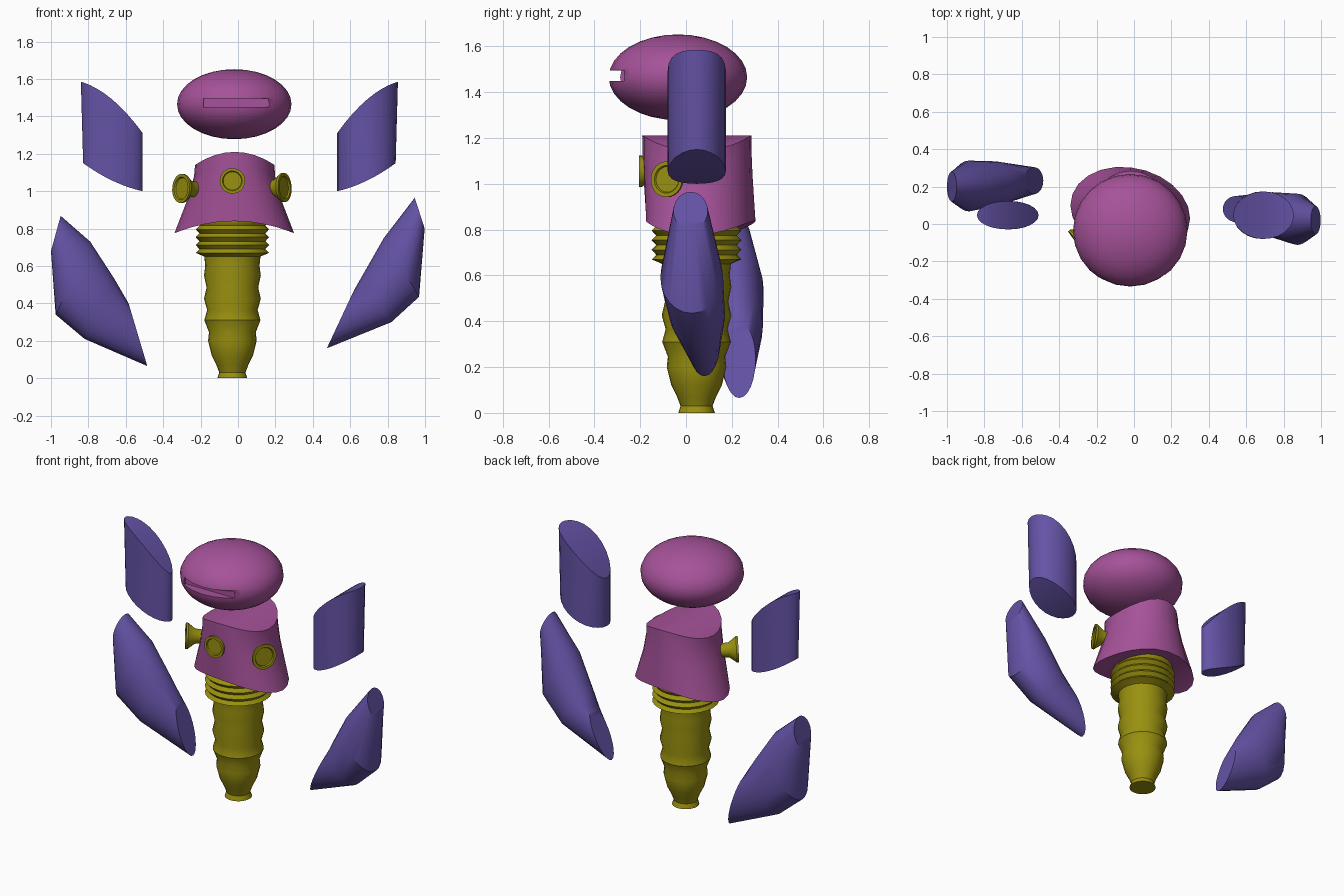
import bpy, bmesh, math
from mathutils import Vector

if "Cube" in bpy.data.objects:
    bpy.data.objects.remove(bpy.data.objects["Cube"])


def material(name, rgb):
    m = bpy.data.materials.new(name)
    m.diffuse_color = (*rgb, 1)
    m.use_nodes = True
    m.node_tree.nodes["Principled BSDF"].inputs["Base Color"].default_value = m.diffuse_color
    return m


PINK = material("pink", (0.38, 0.085, 0.32))
PURPLE = material("purple", (0.13, 0.085, 0.38))
YELLOW = material("yellow", (0.32, 0.28, 0.005))


def finish(name, bm, mat, angle=35):
    bmesh.ops.remove_doubles(bm, verts=bm.verts, dist=1e-5)
    bmesh.ops.recalc_face_normals(bm, faces=bm.faces)
    me = bpy.data.meshes.new(name)
    bm.to_mesh(me)
    bm.free()
    ob = bpy.data.objects.new(name, me)
    bpy.context.collection.objects.link(ob)
    me.materials.append(mat)
    bpy.ops.object.select_all(action='DESELECT')
    ob.select_set(True)
    bpy.context.view_layer.objects.active = ob
    bpy.ops.object.shade_smooth_by_angle(angle=math.radians(angle))
    return ob


def loft(name, rings, mat, n=24):
    """Each ring: end a, end b, half depth in y, vertical bulge at the middle."""
    bm = bmesh.new()
    loops = []
    for a, b, ry, bulge in rings:
        a, b = Vector(a), Vector(b)
        loop = []
        for i in range(n):
            t = math.tau * i / n
            u, v = math.cos(t), math.sin(t)
            p = (a + b) / 2 + (a - b) / 2 * u
            loop.append(bm.verts.new(p + Vector((0, ry * v, bulge * (1 - u * u)))))
        loops.append(loop)
    for lo, hi in zip(loops, loops[1:]):
        for i in range(n):
            j = (i + 1) % n
            bm.faces.new((lo[i], lo[j], hi[j], hi[i]))
    # end caps made of strips running in y, so they can be curved
    for loop in (loops[0], loops[-1]):
        for i in range(n // 2):
            quad = [loop[i], loop[i + 1], loop[n - i - 1], loop[(n - i) % n]]
            bm.faces.new(list(dict.fromkeys(quad)))
    return finish(name, bm, mat)


def lathe(name, profile, origin, direction, mat, n=24):
    """Revolve (radius, height) points about an axis through origin."""
    bm = bmesh.new()
    turn = Vector((0, 0, 1)).rotation_difference(Vector(direction))
    loops = []
    for r, h in profile:
        loops.append([bm.verts.new(Vector(origin) + turn @ Vector(
            (r * math.cos(math.tau * i / n), r * math.sin(math.tau * i / n), h)))
            for i in range(n)])
    for lo, hi in zip(loops, loops[1:]):
        for i in range(n):
            j = (i + 1) % n
            bm.faces.new((lo[i], lo[j], hi[j], hi[i]))
    bm.faces.new(loops[0])
    bm.faces.new(loops[-1])
    return finish(name, bm, mat)


# head: flattened ball with a slot cut in the front
bm = bmesh.new()
bmesh.ops.create_uvsphere(bm, u_segments=24, v_segments=16, radius=1)
for v in bm.verts:
    v.co = Vector((-0.02 + 0.306 * v.co.x, -0.035 + 0.302 * v.co.y, 1.465 + 0.187 * v.co.z))
head = finish("head", bm, PINK)
bm = bmesh.new()
bmesh.ops.create_cube(bm, size=1)
for v in bm.verts:
    v.co = Vector((-0.005 + 0.36 * v.co.x, -0.335 + 0.13 * v.co.y, 1.472 + 0.045 * v.co.z))
cutter = finish("slot_cutter", bm, PINK)
cut = head.modifiers.new("slot", 'BOOLEAN')
cut.operation = 'DIFFERENCE'
cut.solver = 'EXACT'
cut.object = cutter
cutter.hide_render = True
cutter.hide_viewport = True

# torso: flared tube with arched top and bottom
loft("torso", [
    ((0.30, 0.03, 0.775), (-0.34, 0.10, 0.775), 0.238, 0.065),
    ((0.225, 0.04, 0.97), (-0.265, 0.065, 0.97), 0.238, 0.065),
    ((0.198, 0.045, 1.08), (-0.235, 0.05, 1.08), 0.238, 0.068),
    ((0.195, 0.047, 1.14), (-0.23, 0.047, 1.14), 0.238, 0.07),
], PINK)

# stem: wavy shaft below a ribbed collar
stem = [(0.08, 0), (0.07, 0.03), (0.085, 0.07), (0.11, 0.12), (0.13, 0.2), (0.125, 0.245),
        (0.15, 0.31), (0.135, 0.365), (0.152, 0.425), (0.138, 0.485), (0.152, 0.55),
        (0.145, 0.6), (0.15, 0.65), (0.16, 0.655)]
for k in range(4):
    stem += [(0.196, 0.67 + 0.042 * k), (0.176, 0.69 + 0.042 * k)]
stem += [(0.188, 0.835), (0.188, 0.9)]
lathe("stem", stem, (-0.03, 0.046, 0), (0, 0, 1), YELLOW)

# knobs: flared cups on the torso
for side, centre, aim in (("front", (-0.03, -0.205, 1.055), (0, -1, 0)),
                          ("left", (-0.305, -0.10, 1.015), (-0.8, -0.6, 0.05)),
                          ("right", (0.25, -0.085, 1.02), (0.88, -0.47, 0.05))):
    r = 0.068 if side == "front" else 0.078
    lathe(side + "_knob", [(0.04, -0.11), (0.045, -0.055), (r, -0.012), (r, 0),
                           (r * 0.78, 0), (r * 0.72, -0.008)], centre, aim, YELLOW)

# upper arms: upright oval pieces with slanted ends
for side, s, x0, x1, ry in (("right", 1, 0.53, 0.855, 0.127), ("left", -1, 0.51, 0.84, 0.076)):
    loft(side + "_upper_arm", [
        ((s * (x1 - 0.012), 0.047, 1.15), (s * x0, 0.047, 1.0), ry, -0.02),
        ((s * x1, 0.047, 1.585), (s * x0, 0.047, 1.31), ry, 0.045),
    ], PURPLE)

# lower arms: slanted oval pieces, cut flat on the inner end
loft("right_lower_arm", [
    ((0.62, 0.08, 0.47), (0.475, 0.08, 0.16), 0.07, 0),
    ((0.66, 0.05, 0.54), (0.82, 0.05, 0.30), 0.12, 0),
    ((0.78, 0.025, 0.75), (0.968, 0.025, 0.435), 0.137, 0),
    ((0.945, 0.02, 0.965), (0.998, 0.02, 0.80), 0.075, 0),
], PURPLE)
loft("left_lower_arm", [
    ((-0.585, 0.232, 0.40), (-0.485, 0.232, 0.065), 0.072, 0),
    ((-0.66, 0.215, 0.53), (-0.82, 0.215, 0.21), 0.12, 0),
    ((-0.79, 0.203, 0.73), (-0.975, 0.203, 0.34), 0.136, 0),
    ((-0.948, 0.2, 0.868), (-1.0, 0.2, 0.68), 0.08, 0),
], PURPLE)
